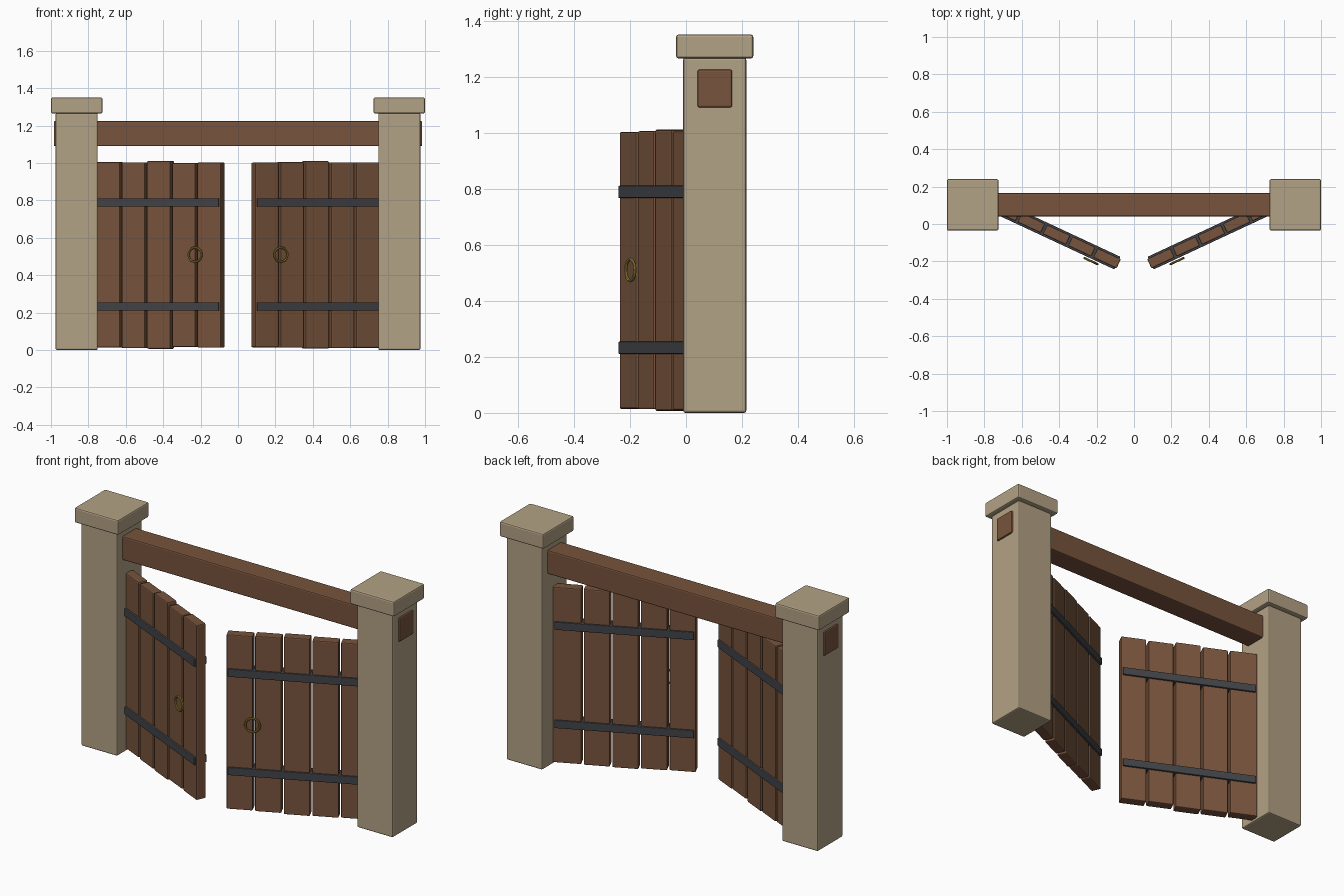
import bpy
import math
from mathutils import Matrix, Vector

if "Cube" in bpy.data.objects:
    bpy.data.objects.remove(bpy.data.objects["Cube"])


def material(name, rgb):
    m = bpy.data.materials.new(name)
    m.diffuse_color = (*rgb, 1)
    m.use_nodes = True
    m.node_tree.nodes["Principled BSDF"].inputs["Base Color"].default_value = m.diffuse_color
    return m


STONE = material("sandstone", (0.45, 0.36, 0.235))
WOOD = material("brown wood", (0.185, 0.088, 0.046))
IRON = material("dark iron", (0.052, 0.056, 0.065))
BRASS = material("brass", (0.36, 0.25, 0.04))


def box(name, lo, hi, mat, bevel, frame=Matrix()):
    """Bevelled box between two corners, placed in the given frame."""
    lo, hi = Vector(lo), Vector(hi)
    bpy.ops.mesh.primitive_cube_add(size=1)
    ob = bpy.context.object
    ob.name = name
    ob.data.transform(Matrix.Translation((lo + hi) / 2) @ Matrix.Diagonal((*(hi - lo), 1)))
    ob.matrix_world = frame
    ob.data.materials.append(mat)
    mod = ob.modifiers.new("soft edges", 'BEVEL')
    mod.width = bevel
    mod.segments = 2
    return ob


# Crossbeam running through both posts
box("crossbeam", (-0.985, 0.041, 1.09), (0.985, 0.165, 1.225), WOOD, 0.007)

ANGLE = math.radians(25)
LENGTH = 0.745          # leaf length from hinge to free edge
PITCH = LENGTH / 5
GAP = 0.012
# bottom and top of each plank, from hinge to free edge
HEIGHTS = {
    -1: [(0.014, 1.005), (0.010, 1.004), (0.007, 1.011), (0.016, 0.999), (0.013, 1.003)],
    1: [(0.012, 1.004), (0.010, 1.004), (0.008, 1.010), (0.013, 1.005), (0.015, 1.002)],
}

for side, word in ((-1, "left"), (1, "right")):
    # Stone post and cap
    cx = side * 0.8625
    box(word + "_post", (cx - 0.1125, -0.01, 0), (cx + 0.1125, 0.215, 1.268), STONE, 0.008)
    box(word + "_post_cap", (cx - 0.1375, -0.035, 1.265), (cx + 0.1375, 0.24, 1.35), STONE, 0.008)

    # Leaf frame: hinge at the origin, opened towards the front
    frame = Matrix.Translation((side * 0.757, 0.1025, 0)) @ Matrix.Rotation(side * ANGLE, 4, 'Z')

    def span(a, b):
        """Signed x range measured from the hinge towards the centre."""
        return sorted((-side * a, -side * b))

    # Planks
    for i, (bottom, top) in enumerate(HEIGHTS[side]):
        x0, x1 = span(i * PITCH + (GAP if i else 0), (i + 1) * PITCH)
        box(f"{word}_plank_{i + 1}", (x0, -0.0275, bottom), (x1, 0.0275, top), WOOD, 0.006, frame)

    # Iron straps on both faces
    x0, x1 = span(0.01, LENGTH - 0.008)
    for z, level in ((0.2325, "lower"), (0.7885, "upper")):
        box(f"{word}_{level}_strap", (x0, -0.0375, z - 0.022), (x1, 0.0375, z + 0.022),
            IRON, 0.004, frame)

    # Ring handle
    bpy.ops.mesh.primitive_torus_add(major_radius=0.038, minor_radius=0.006,
                                     major_segments=24, minor_segments=8)
    ring = bpy.context.object
    ring.name = word + "_ring_handle"
    ring.data.transform(Matrix.Translation((-side * (LENGTH - 0.14), -0.05, 0.51))
                        @ Matrix.Rotation(math.pi / 2, 4, 'X'))
    ring.matrix_world = frame
    ring.data.materials.append(BRASS)
    bpy.ops.object.shade_smooth_by_angle()
